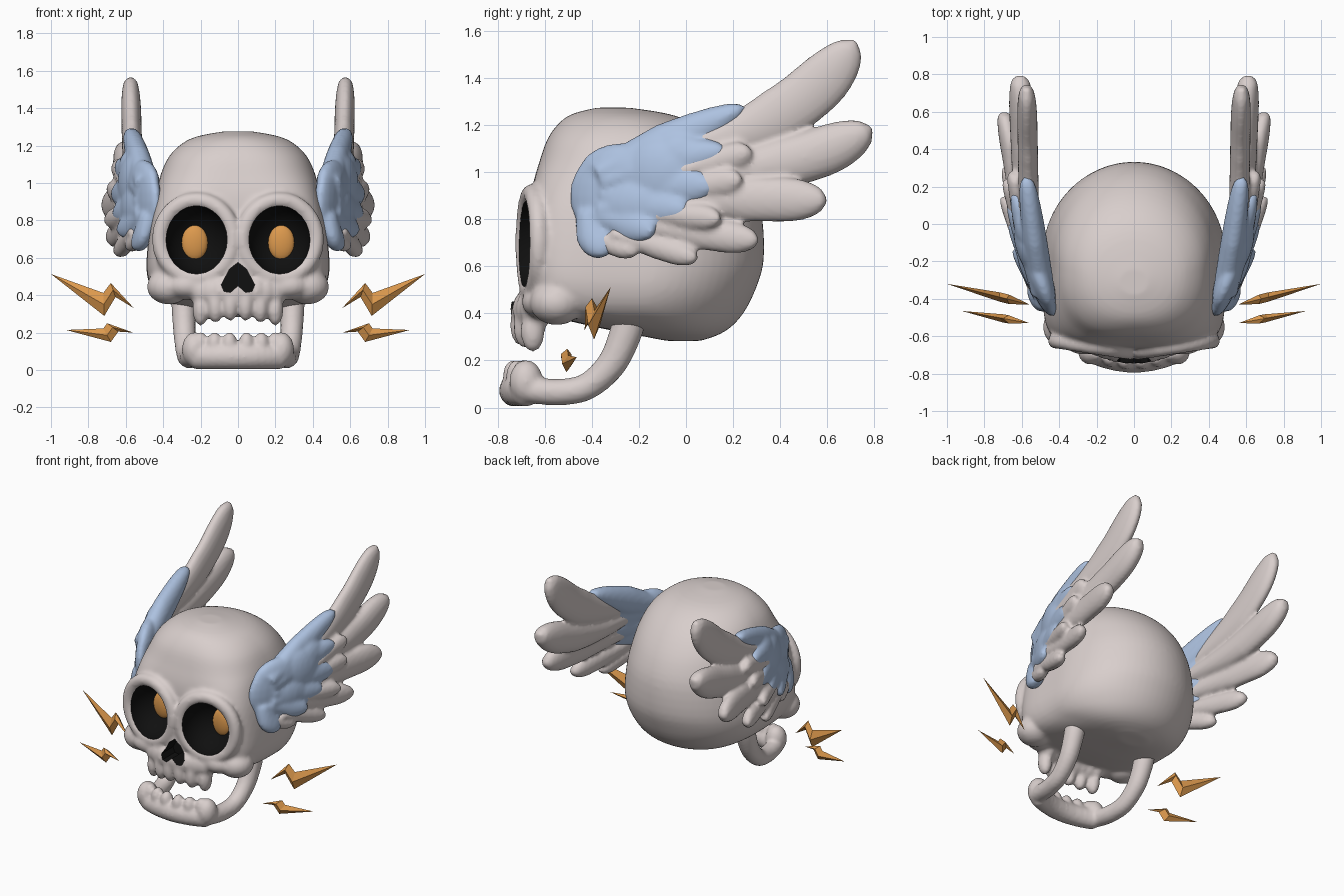
import bpy, bmesh, math
from mathutils import Vector

if "Cube" in bpy.data.objects:
    bpy.data.objects.remove(bpy.data.objects["Cube"])


def material(name, rgb):
    m = bpy.data.materials.new(name)
    m.diffuse_color = (*rgb, 1)
    m.use_nodes = True
    m.node_tree.nodes["Principled BSDF"].inputs["Base Color"].default_value = m.diffuse_color
    return m


BONE = material("bone", (0.69, 0.62, 0.605))
BLUE = material("pale_blue", (0.42, 0.54, 0.75))
ORANGE = material("orange", (0.72, 0.32, 0.075))
BLACK = material("black", (0.005, 0.005, 0.005))


def make(name, bm, *mats):
    bmesh.ops.recalc_face_normals(bm, faces=bm.faces)
    me = bpy.data.meshes.new(name)
    bm.to_mesh(me)
    bm.free()
    ob = bpy.data.objects.new(name, me)
    bpy.context.collection.objects.link(ob)
    for m in mats:
        me.materials.append(m)
    return ob


def loft(bm, rings, closed=False):
    rows = [[bm.verts.new(p) for p in ring] for ring in rings]
    n = len(rows[0])
    for a, b in zip(rows, rows[1:] + (rows[:1] if closed else [])):
        for k in range(n):
            bm.faces.new((a[k], a[(k + 1) % n], b[(k + 1) % n], b[k]))
    if not closed:
        bm.faces.new(rows[0][::-1])
        bm.faces.new(rows[-1])


def ball(bm, c, r, shear=0.0, n=20):
    rings = []
    for i in range(13):
        f = math.pi * (0.02 + 0.96 * i / 12)
        ring = []
        for k in range(n):
            a = 2 * math.pi * k / n
            y = r[1] * math.sin(f) * math.sin(a)
            ring.append((c[0] + r[0] * math.sin(f) * math.cos(a) + shear * y,
                         c[1] + y, c[2] + r[2] * math.cos(f)))
        rings.append(ring)
    loft(bm, rings)


def spline(pts, steps):
    """Smooth curve of any dimension through all points."""
    out = []
    for i in range(len(pts) - 1):
        a, b, c, d = (pts[max(0, min(len(pts) - 1, i + k))] for k in (-1, 0, 1, 2))
        for s in range(steps):
            t = s / steps
            out.append([0.5 * (2 * q + (r - p) * t + (2 * p - 5 * q + 4 * r - u) * t * t
                               + (3 * q - p - 3 * r + u) * t ** 3) for p, q, r, u in zip(a, b, c, d)])
    return out + [list(pts[-1])]


def fuse(ob, voxel, rounds, mirror=False, cutter=None):
    """Melt overlapping volumes into one smooth skin, then apply everything."""
    r = ob.modifiers.new("fuse", "REMESH")
    r.mode, r.voxel_size, r.use_smooth_shade = "VOXEL", voxel, True
    s = ob.modifiers.new("soften", "SMOOTH")
    s.factor, s.iterations = 0.5, rounds
    if mirror:
        ob.modifiers.new("mirror", "MIRROR").use_mirror_merge = False
    if cutter:
        b = ob.modifiers.new("cut", "BOOLEAN")
        b.operation, b.solver, b.object = "DIFFERENCE", "EXACT", cutter
        b.material_mode = "TRANSFER"
    dg = bpy.context.evaluated_depsgraph_get()
    me = bpy.data.meshes.new_from_object(ob.evaluated_get(dg), depsgraph=dg)
    ob.modifiers.clear()
    ob.data = me
    me.shade_smooth()
    me.set_sharp_from_angle(angle=math.radians(50))


# Cranium: z, front y, back y, half width, squareness of the front
SECTIONS = [(0.283, -0.08, 0.06, 0.10, 2), (0.31, -0.22, 0.14, 0.25, 2.2),
            (0.35, -0.42, 0.20, 0.36, 2.8), (0.41, -0.63, 0.25, 0.445, 4),
            (0.50, -0.665, 0.295, 0.485, 5), (0.62, -0.665, 0.33, 0.487, 5.5),
            (0.80, -0.665, 0.325, 0.465, 5), (0.93, -0.655, 0.285, 0.44, 4),
            (1.04, -0.625, 0.22, 0.415, 3), (1.14, -0.59, 0.13, 0.37, 2.6),
            (1.21, -0.54, 0.03, 0.30, 2.3), (1.25, -0.48, -0.08, 0.215, 2),
            (1.275, -0.38, -0.24, 0.08, 2)]
bm = bmesh.new()
rings = []
for z, yf, yb, hw, n in spline(SECTIONS, 3):
    mid, ring = (yf + yb) / 2, []
    for k in range(64):
        c, s = math.cos(k * math.pi / 32), math.sin(k * math.pi / 32)
        e = 2 / (n if s < 0 else 2.0)
        ring.append((hw * math.copysign(abs(c) ** e, c),
                     mid + (yb - yf) / 2 * math.copysign(abs(s) ** e, s), z))
    rings.append(ring)
loft(bm, rings)
for sx in (-1, 1):
    # Eye rims, cheekbones and upper teeth
    rim = []
    for a in (k * math.pi / 20 for k in range(40)):
        c, s = math.cos(a), math.sin(a)
        rim.append([(sx * (0.222 + (0.196 + 0.044 * u) * c), -0.655 + 0.03 * c + 0.042 * w,
                     0.70 + (0.208 + 0.044 * u) * s)
                    for u, w in ((math.cos(b), math.sin(b)) for b in (j * math.pi / 6 for j in range(12)))])
    loft(bm, rim, closed=True)
    ball(bm, (sx * 0.37, -0.55, 0.445), (0.118, 0.115, 0.095))
    ball(bm, (sx * 0.27, -0.60, 0.45), (0.12, 0.10, 0.075))
    for x, low in ((0.04, 0.265), (0.12, 0.255), (0.20, 0.24)):
        ball(bm, (sx * x, -0.70 + 1.2 * x * x, low + 0.085), (0.043, 0.052, 0.09))
for i in range(-4, 5):
    x = i * 0.05
    ball(bm, (x, -0.675 + 1.1 * x * x, 0.42), (0.055, 0.075, 0.085))
ball(bm, (0, -0.64, 0.52), (0.13, 0.075, 0.15))
skull = make("skull", bm, BONE, BLACK)

# Eye and nose hollows
bm = bmesh.new()
for sx in (-1, 1):
    ball(bm, (sx * 0.22, -0.67, 0.695), (0.167, 0.18, 0.183), n=32)
nose = [(0, 0.575), (0.045, 0.54), (0.09, 0.455), (0.075, 0.42), (0.04, 0.415), (0, 0.45),
        (-0.04, 0.415), (-0.075, 0.42), (-0.09, 0.455), (-0.045, 0.54)]
loft(bm, [[(x, y, z) for x, z in nose] for y in (-0.9, -0.60)])
hollows = make("hollow_cutter", bm, BLACK)
hollows.hide_render = True
fuse(skull, 0.0125, 8, cutter=hollows)
hollows.hide_set(True)

# Glowing pupils
bm = bmesh.new()
for sx in (-1, 1):
    ball(bm, (sx * 0.232, -0.51, 0.68), (0.071, 0.03, 0.094))
make("pupils", bm, ORANGE).data.shade_smooth()

# Lower jaw: bent bar with a thick chin and teeth
bm = bmesh.new()
PATH = [(0.29, -0.235, 0.40), (0.29, -0.262, 0.30), (0.285, -0.32, 0.18), (0.275, -0.42, 0.09),
        (0.262, -0.53, 0.066), (0.245, -0.64, 0.072), (0.22, -0.68, 0.08)]
for sx in (-1, 1):
    for x, y, z in spline(PATH, 5):
        r = 0.057 + 0.04 * max(0, z - 0.1)
        ball(bm, (sx * x, y, z), (r, r * 1.08, r), n=14)
    ball(bm, (sx * 0.232, -0.68, 0.11), (0.068, 0.072, 0.092))
    for x in (0.045, 0.125, 0.2):
        ball(bm, (sx * x, -0.735 + x * x, 0.135), (0.042, 0.046, 0.068))
for i in range(-7, 8):
    x = i * 0.031
    ball(bm, (x, -0.73 + x * x, 0.073), (0.055, 0.066, 0.07))
fuse(make("lower_jaw", bm, BONE), 0.0115, 5)


# Wings: each feather is a paddle along a bent line in the y-z plane
def feather(bm, p0, p1, p2, width, x0, x1, thick, taper=0.7):
    p0, p1, p2 = Vector(p0), Vector(p1), Vector(p2)
    rings = []
    for i in range(25):
        t = min(i / 24, 0.998)
        p = p0 * (1 - t) ** 2 + p1 * 2 * t * (1 - t) + p2 * t * t
        d = ((p1 - p0) * (1 - t) + (p2 - p1) * t).normalized()
        end = math.sqrt(1 - max(0, (t - taper) / (1 - taper)) ** 2)
        w = width * (0.55 + 0.45 * min(1, t / 0.5)) * end
        h = thick * math.sqrt(end)
        rings.append([(x0 + (x1 - x0) * t + h * math.cos(a),
                       p.x - d.y * w * math.sin(a), p.y + d.x * w * math.sin(a))
                      for a in (k * math.pi / 10 for k in range(20))])
    loft(bm, rings)


FLIGHT = [((-0.1, 1.07), (0.47, 1.17), (0.72, 1.56), 0.118, 0.56, 0.575, 0.054),
          ((-0.1, 0.99), (0.45, 0.98), (0.79, 1.19), 0.108, 0.57, 0.61, 0.068),
          ((-0.15, 0.88), (0.3, 0.89), (0.60, 0.88), 0.095, 0.575, 0.695, 0.055),
          ((-0.25, 0.79), (0.1, 0.73), (0.31, 0.71), 0.068, 0.565, 0.68, 0.046),
          ((-0.32, 0.74), (-0.12, 0.69), (0.05, 0.63), 0.055, 0.54, 0.64, 0.044),
          ((-0.40, 0.76), (-0.34, 0.68), (-0.20, 0.665), 0.045, 0.50, 0.58, 0.04),
          ((-0.05, 1.0), (0.15, 1.05), (0.28, 1.09), 0.06, 0.60, 0.645, 0.042),
          ((-0.05, 0.92), (0.1, 0.95), (0.24, 0.97), 0.06, 0.60, 0.675, 0.042),
          ((-0.15, 0.82), (0.0, 0.82), (0.15, 0.80), 0.055, 0.59, 0.69, 0.042)]
COVERTS = [((-0.38, 0.99), (-0.10, 1.10), (0.25, 1.28), 0.10, 0.485, 0.575, 0.067, 0.25),
           ((-0.36, 0.95), (-0.1, 1.04), (0.175, 1.095), 0.10, 0.49, 0.625, 0.067, 0.4),
           ((-0.36, 0.89), (-0.1, 0.95), (0.125, 0.94), 0.10, 0.49, 0.645, 0.065, 0.5),
           ((-0.38, 0.84), (-0.15, 0.86), (0.01, 0.835), 0.09, 0.49, 0.64, 0.062, 0.5),
           ((-0.40, 0.82), (-0.25, 0.79), (-0.13, 0.745), 0.08, 0.48, 0.62, 0.058, 0.5),
           ((-0.42, 0.84), (-0.40, 0.74), (-0.33, 0.65), 0.085, 0.47, 0.535, 0.054, 0.6)]
bm = bmesh.new()
for f in FLIGHT:
    feather(bm, *f)
fuse(make("wing_feathers", bm, BONE), 0.0125, 3, mirror=True)
bm = bmesh.new()
for f in COVERTS:
    feather(bm, *f)
for c, r, shear in (((0.495, -0.32, 0.90), (0.062, 0.175, 0.20), 0.33),
                    ((0.51, -0.27, 0.99), (0.068, 0.19, 0.135), 0.33),
                    ((0.565, -0.12, 0.99), (0.07, 0.16, 0.16), 0.25),
                    ((0.55, -0.22, 0.86), (0.065, 0.17, 0.12), 0.3),
                    ((0.575, -0.03, 1.06), (0.065, 0.13, 0.115), 0.15)):
    ball(bm, c, r, shear)
fuse(make("wing_coverts", bm, BLUE), 0.0125, 5, mirror=True)

# Lightning bolts: sharp zigzag outline with a raised ridge front and back
BOLTS = {"upper_bolt": ([(1, .513), (.72, .412), (.68, .465), (.556, .33), (.655, .39), (.715, .289)],
                        -0.32, 0.25, 0.025),
         "lower_bolt": ([(.92, .214), (.72, .222), (.70, .25), (.56, .2), (.64, .205), (.68, .15)],
                        -0.465, 0.18, 0.022)}
for name, (pts, y0, slope, depth) in BOLTS.items():
    for side, sx in (("left", -1), ("right", 1)):
        bm = bmesh.new()
        put = lambda x, z, dy: bm.verts.new((sx * x, y0 - slope * (pts[0][0] - x) + dy, z))
        v = [put(x, z, 0) for x, z in pts]
        for dy in (-depth, depth):
            m, n = [put((pts[i][0] + pts[j][0]) / 2, (pts[i][1] + pts[j][1]) / 2, dy)
                    for i, j in ((1, 5), (2, 4))]
            for f in ((v[0], v[1], m), (v[0], m, v[5]), (v[1], v[2], n, m),
                      (v[5], m, n, v[4]), (v[2], v[3], n), (n, v[3], v[4])):
                bm.faces.new(f)
        make(side + "_" + name, bm, ORANGE)
